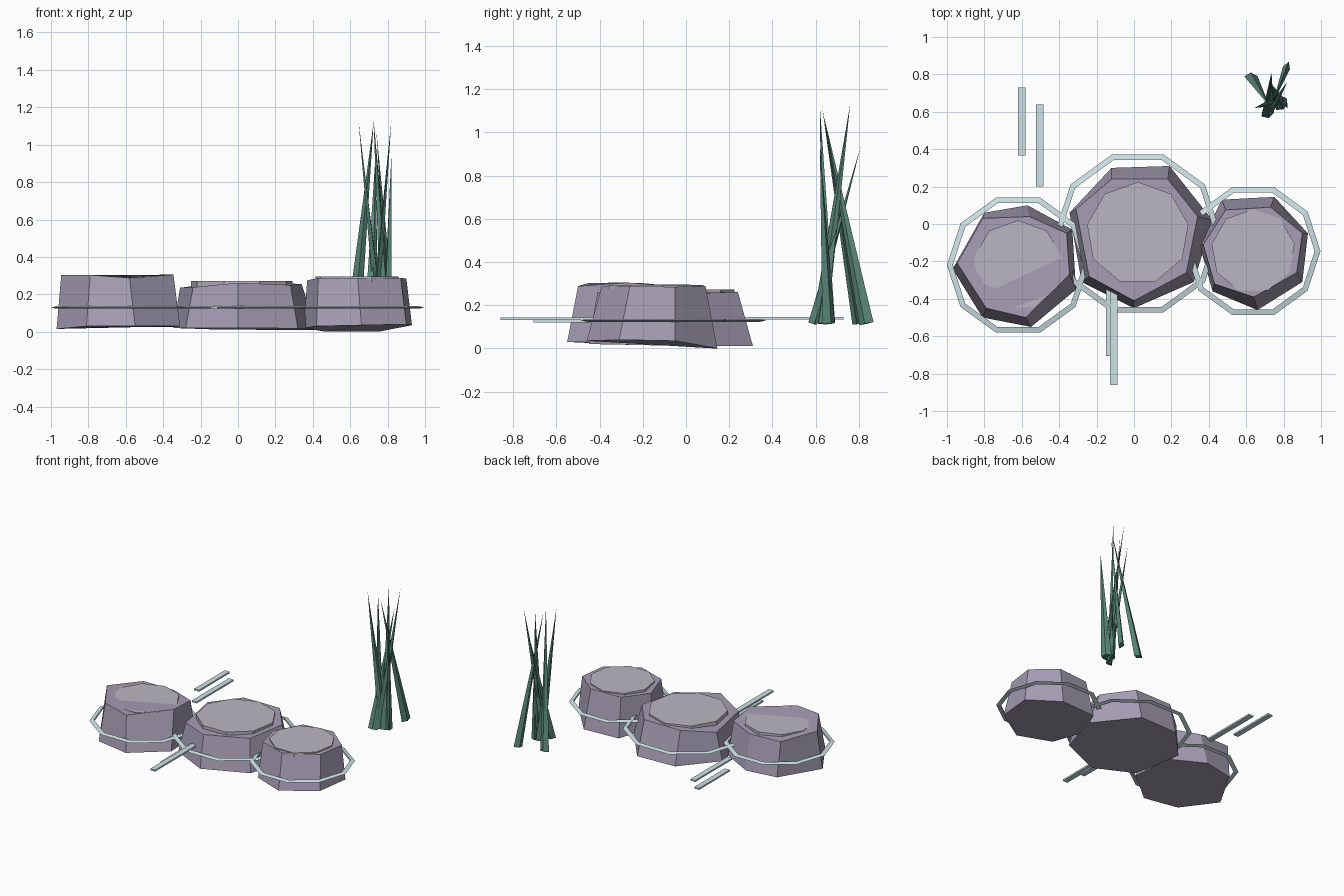
import bpy, bmesh, math
from mathutils import Vector

if "Cube" in bpy.data.objects:
    bpy.data.objects.remove(bpy.data.objects["Cube"])


def material(name, rgb):
    m = bpy.data.materials.new(name)
    m.diffuse_color = (*rgb, 1)
    m.use_nodes = True
    m.node_tree.nodes["Principled BSDF"].inputs["Base Color"].default_value = m.diffuse_color
    return m


STONE = material("stone", (0.38, 0.34, 0.46))
CAP = material("worn_stone", (0.50, 0.47, 0.55))
FOAM = material("foam", (0.62, 0.76, 0.80))
REED = material("reed", (0.10, 0.24, 0.19))


def add(name, bm, mat):
    bmesh.ops.recalc_face_normals(bm, faces=bm.faces[:])
    mesh = bpy.data.meshes.new(name)
    bm.to_mesh(mesh)
    bm.free()
    mesh.materials.append(mat)
    ob = bpy.data.objects.new(name, mesh)
    bpy.context.collection.objects.link(ob)
    return ob


def loft(name, rings, mat, closed=False):
    """Skin rings of points; capped at the ends, or closed into a loop."""
    bm = bmesh.new()
    rv = [[bm.verts.new(p) for p in r] for r in rings]
    n = len(rv[0])
    for a, b in zip(rv, rv[1:] + (rv[:1] if closed else [])):
        if a is b:
            continue
        for i in range(n):
            j = (i + 1) % n
            bm.faces.new((a[i], a[j], b[j], b[i]))
    if not closed:
        bm.faces.new(rv[0][::-1])
        bm.faces.new(rv[-1])
    return add(name, bm, mat)


def circle(cx, cy, z, r, n, start=0.0):
    return [(cx + r * math.cos(start + math.tau * i / n),
             cy + r * math.sin(start + math.tau * i / n), z) for i in range(n)]


def stepping_stone(side, bottom, top, centre, cap_r, cap_z, ring_r):
    cx, cy = centre
    # rough seven-sided body and nine-sided worn top
    loft(side + "_stone", [bottom, top], STONE)
    loft(side + "_stone_top",
         [circle(cx, cy, cap_z - 0.03, cap_r, 9, math.pi / 2),
          circle(cx, cy, cap_z, cap_r, 9, math.pi / 2)], CAP)
    # flattened three-sided foam ring at the waterline
    loft(side + "_foam_ring",
         [circle(cx, cy, 0.13, ring_r, 10),
          circle(cx, cy, 0.137, ring_r - 0.031, 10),
          circle(cx, cy, 0.123, ring_r - 0.031, 10)], FOAM, closed=True)


stepping_stone(
    "left",
    [(-.97, -.24, .015), (-.80, .06, .02), (-.57, .10, .025), (-.33, -.03, .025),
     (-.31, -.35, .03), (-.55, -.55, .03), (-.81, -.50, .03)],
    [(-.945, -.21, .303), (-.81, .03, .28), (-.56, .04, .275), (-.36, -.05, .285),
     (-.345, -.27, .305), (-.58, -.50, .288), (-.79, -.45, .303)],
    (-.62, -.22), .24, .297, .38)
stepping_stone(
    "middle",
    [(-.345, .06, .02), (-.12, .30, .012), (.19, .31, .01), (.42, .02, .01),
     (.32, -.31, .018), (0, -.45, .02), (-.28, -.31, .02)],
    [(-.31, .08, .235), (-.12, .24, .26), (.18, .24, .262), (.34, .04, .255),
     (.28, -.26, .25), (0, -.41, .262), (-.24, -.28, .238)],
    (.02, -.05), .275, .272, .444)
stepping_stone(
    "right",
    [(.47, .13, .0), (.75, .145, .0), (.93, -.05, .035), (.90, -.31, .04),
     (.66, -.46, .035), (.42, -.36, .03), (.35, -.11, .02)],
    [(.49, .075, .283), (.73, .09, .29), (.90, -.05, .285), (.87, -.26, .287),
     (.64, -.39, .288), (.43, -.32, .287), (.37, -.11, .275)],
    (.637, -.145), .225, .294, .36)

# ripple strips on the water
for i, (x, y0, y1, z) in enumerate([(-.60, .365, .73, .139), (-.505, .20, .64, .139),
                                    (-.108, -.86, -.36, .137), (-.13, -.705, -.33, .127)]):
    w, h = .02, .006
    loft(f"ripple_{i + 1}", [[(x + a * w, y, z + b * h) for a, b in
                              ((-1, -1), (1, -1), (1, 1), (-1, 1))] for y in (y0, y1)], FOAM)

# reed blades: flattened four-sided spikes, (base xy, tip xyz, twist)
for i, (bx, by, tx, ty, tz, twist) in enumerate([
        (.625, .79, .725, .63, 1.12, 0.0), (.815, .835, .74, .64, 1.07, 1.2),
        (.715, .585, .735, .81, .94, 0.3), (.735, .62, .82, .76, 1.13, 1.3),
        (.75, .66, .645, .62, 1.12, 1.0), (.79, .63, .725, .76, 1.13, 0.6),
        (.80, .66, .82, .62, .94, 2.2)]):
    base, tip = Vector((bx, by, .115)), Vector((tx, ty, tz))
    axis = (tip - base).normalized()
    u = Vector((math.cos(twist), math.sin(twist), 0))
    u = (u - axis * u.dot(axis)).normalized()
    v = axis.cross(u)
    bm = bmesh.new()
    ring = [bm.verts.new(base + d) for d in (u * .036, v * .02, u * -.036, v * -.02)]
    apex = bm.verts.new(tip)
    bm.faces.new(ring[::-1])
    for k in range(4):
        bm.faces.new((ring[k], ring[(k + 1) % 4], apex))
    add(f"reed_blade_{i + 1}", bm, REED)
